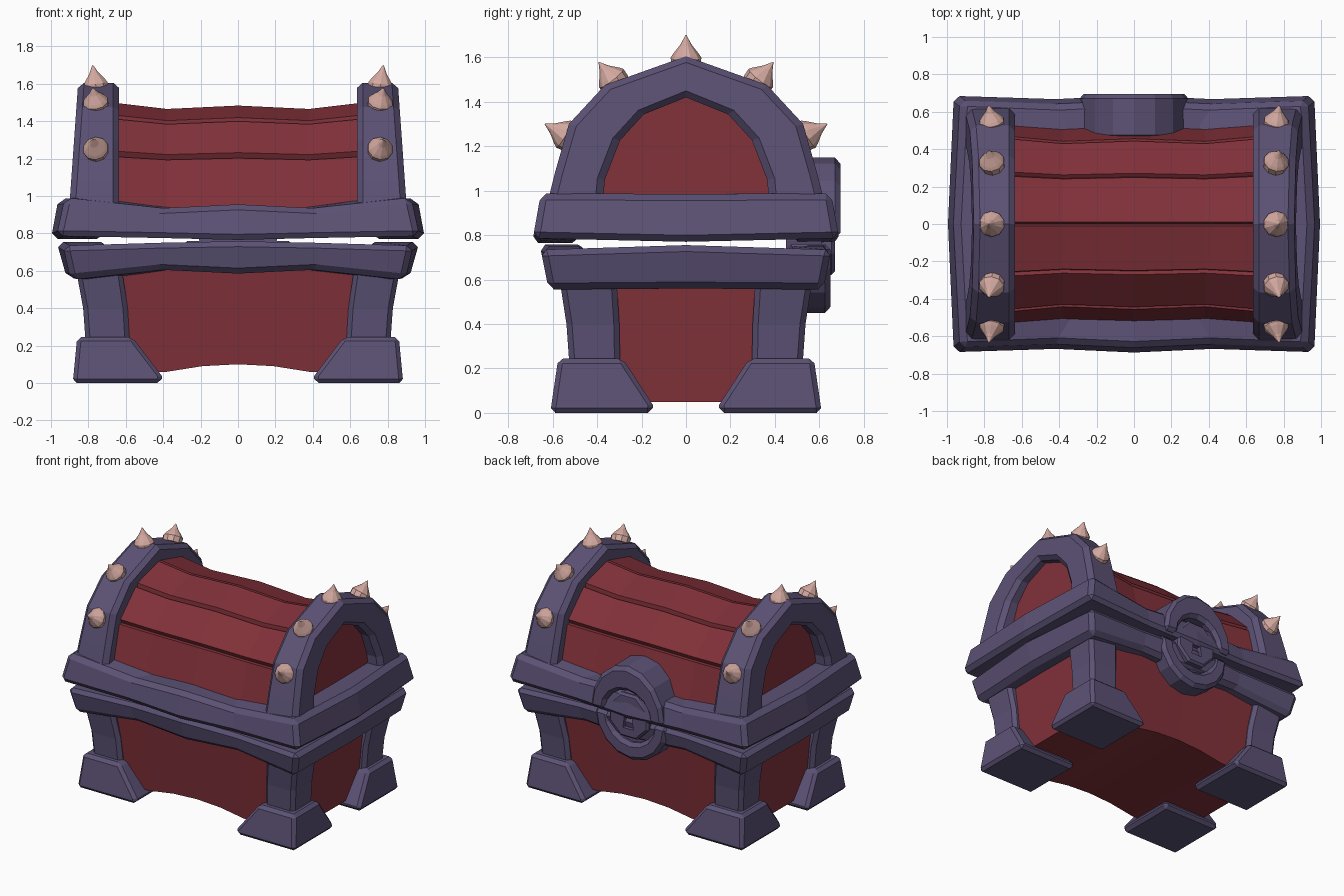
import bpy, bmesh, math
from mathutils import Vector

if "Cube" in bpy.data.objects:
    bpy.data.objects.remove(bpy.data.objects["Cube"])


def material(name, rgb):
    m = bpy.data.materials.new(name)
    m.diffuse_color = (*rgb, 1)
    m.use_nodes = True
    m.node_tree.nodes["Principled BSDF"].inputs["Base Color"].default_value = m.diffuse_color
    return m


PURPLE = material("purple trim", (0.107, 0.084, 0.178))
RED = material("red wood", (0.225, 0.031, 0.042))
PINK = material("pink bone", (0.66, 0.40, 0.355))


def loft(name, rings, mat, bevel=0, closed=False):
    """Skin equal-length point rings; cap the ends unless the loft is closed."""
    bm = bmesh.new()
    vs = [[bm.verts.new(p) for p in r] for r in rings]
    n, k = len(vs), len(vs[0])
    for i in range(n if closed else n - 1):
        a, b = vs[i], vs[(i + 1) % n]
        for j in range(k):
            bm.faces.new((a[j], a[(j + 1) % k], b[(j + 1) % k], b[j]))
    if not closed:
        bm.faces.new(vs[0])
        bm.faces.new(vs[-1])
    bmesh.ops.recalc_face_normals(bm, faces=bm.faces)
    me = bpy.data.meshes.new(name)
    bm.to_mesh(me)
    bm.free()
    me.materials.append(mat)
    ob = bpy.data.objects.new(name, me)
    bpy.context.collection.objects.link(ob)
    if bevel:
        m = ob.modifiers.new("chamfer", 'BEVEL')
        m.width, m.segments = bevel, 1
        m.limit_method, m.angle_limit = 'ANGLE', math.radians(48)
    return ob


def box_ring(x0, x1, y0, y1, z, sx, sy):
    return [(sx * x, sy * y, z) for x, y in ((x0, y0), (x1, y0), (x1, y1), (x0, y1))]


def mirrored(half):
    """Profile from +y foot to apex, continued down to the -y foot."""
    return half + [(-y, z) for y, z in reversed(half[:-1])]


# Lower body: tapered, with an arched underside
rings = []
for t, zb in ((-1, .05), (-.5, .06), (-.25, .09), (0, .1), (.25, .09), (.5, .06), (1, .05)):
    rings.append([(.76 * t, -.475, zb), (.81 * t, -.535, .66), (.81 * t, .535, .66), (.76 * t, .475, zb)])
loft("lower_body", rings, RED)

# Corner posts and feet
for sx in (-1, 1):
    for sy in (-1, 1):
        loft("corner_post", [box_ring(.575, .81, .295, .52, .15, sx, sy),
                             box_ring(.59, .828, .30, .538, .4, sx, sy),
                             box_ring(.625, .872, .315, .575, .64, sx, sy)], PURPLE, .025)
        loft("foot", [box_ring(.41, .885, .15, .61, 0, sx, sy),
                      box_ring(.405, .88, .148, .606, .035, sx, sy),
                      box_ring(.565, .86, .285, .575, .245, sx, sy)], PURPLE, .022)


# Wavy rims: a four-sided section swept round the chest outline
def rim(name, low, high, zlow, zhigh):
    """low/high: corner x, end x, corner y, wave y, middle y; z: corner, wave, middle, end."""
    def outline(o, z):
        cx, ex, cy, wy, my = o
        f = [(-cx, -cy, z[0]), (-.42, -wy, z[1]), (0, -my, z[2]), (.42, -wy, z[1]), (cx, -cy, z[0])]
        back = [(-x, -y, h) for x, y, h in f]
        return f + [(ex, 0, z[3])] + back + [(-ex, 0, z[3])]
    sections = []
    for a, b in zip(outline(low, zlow), outline(high, zhigh)):
        sections.append([a, b, (b[0] * .72, b[1] * .7, b[2]), (a[0] * .72, a[1] * .7, a[2])])
    loft(name, sections, PURPLE, .03, closed=True)


rim("upper_rim", (.97, 1.0, .69, .675, .693), (.925, .96, .655, .635, .655),
    (.785, .775, .765, .77), (.988, .935, .955, .985))
rim("lower_rim", (.895, .915, .62, .60, .62), (.935, .97, .655, .64, .66),
    (.555, .605, .585, .56), (.735, .75, .758, .755))

# Barrel lid: planks separated by grooves, sagging between the arches
planks = mirrored([(.545, .9), (.468, 1.21), (.44, 1.21), (.455, 1.24), (.278, 1.412),
                   (.258, 1.398), (.255, 1.432), (.01, 1.498), (0, 1.475)])
loft("lid_barrel", [[(x, y * s, .9 + (z - .9) * s) for y, z in planks]
                    for x, s in ((-.66, 1), (-.38, .945), (0, .975), (.38, .945), (.66, 1))], RED)

# End arches, their recessed panels, and the spikes
outer = mirrored([(.635, .9), (.59, 1.08), (.527, 1.3), (.365, 1.475), (0, 1.605)])
inner = mirrored([(.378, .9), (.365, 1.05), (.297, 1.226), (.19, 1.343), (0, 1.42)])
spikes = ((0, 1.555, 0, 1.70), (.312, 1.475, .392, 1.578), (.515, 1.235, .635, 1.30))
for s in (-1, 1):
    sections = []
    for (yo, zo), (yi, zi) in zip(outer, inner):
        xo = .905 - .05 * (zo - .9) / .7
        xi = .905 - .05 * (zi - .9) / .7
        sections.append([(s * .635, yo, zo), (s * xo, yo, zo), (s * xi, yi, zi), (s * .635, yi, zi)])
    loft("lid_arch", sections, PURPLE, .032)
    loft("lid_end_panel", [[(s * x, y * 1.04, z + .01) for y, z in inner] for x in (.62, .79)], RED)
    for yb, zb, yt, zt in spikes:
        for sy in ((1, -1) if yb else (1,)):
            base, tip = Vector((s * .755, sy * yb, zb)), Vector((s * .777, sy * yt, zt))
            d = tip - base
            u = d.cross(Vector((1, 0, 0))).normalized()
            v = d.cross(u).normalized()
            rings = []
            for t, r in ((0, .066), (.3, .069), (.42, .058), (.7, .026), (1, .002)):
                rings.append([base + d * t + r * (u * math.cos(a) + v * math.sin(a))
                              for a in (i * math.tau / 10 for i in range(10))])
            loft("spike", rings, PINK)


# Lock surround: rims arch over and under a round lock on the +y side
def lock_band(name, cz, rx, rz, sign, y1, ri):
    sections = []
    for i in range(9):
        c, n = math.cos(i * math.pi / 8), sign * math.sin(i * math.pi / 8)
        sections.append([(rx * c, .45, cz + rz * n), (rx * c, y1, cz + rz * n),
                         (ri * c, y1, cz + ri * n), (ri * c, .45, cz + ri * n)])
    loft(name, sections, PURPLE, .025)


lock_band("upper_lock_band", .785, .295, .365, 1, .695, .185)
lock_band("lower_lock_band", .76, .295, .31, -1, .65, .185)


def slab(name, pts, y0, y1, bevel=0):
    return loft(name, [[(x, y, z) for x, z in pts] for y in (y0, y1)], PURPLE, bevel)


def polygon(r, n, cz, turn=0):
    return [(r * math.cos(turn + i * math.tau / n), cz + r * math.sin(turn + i * math.tau / n))
            for i in range(n)]


slab("lock_backing", polygon(.21, 16, .775), .45, .61)
plate = slab("lock_plate", polygon(.172, 8, .78, math.pi / 8), .58, .67, .015)

# Keyhole cut into the plate
arc = [(.045 * math.cos(math.radians(a)), .82 + .045 * math.sin(math.radians(a)))
       for a in range(-50, 231, 40)]
cutter = slab("keyhole_cutter", arc + [(-.042, .69), (.042, .69)], .635, .75)
cutter.hide_render = True
cut = plate.modifiers.new("keyhole", 'BOOLEAN')
cut.operation, cut.object, cut.solver = 'DIFFERENCE', cutter, 'EXACT'
graph = bpy.context.evaluated_depsgraph_get()
result = bpy.data.meshes.new_from_object(plate.evaluated_get(graph))
plate.modifiers.clear()
plate.data = result
bpy.data.objects.remove(cutter)
